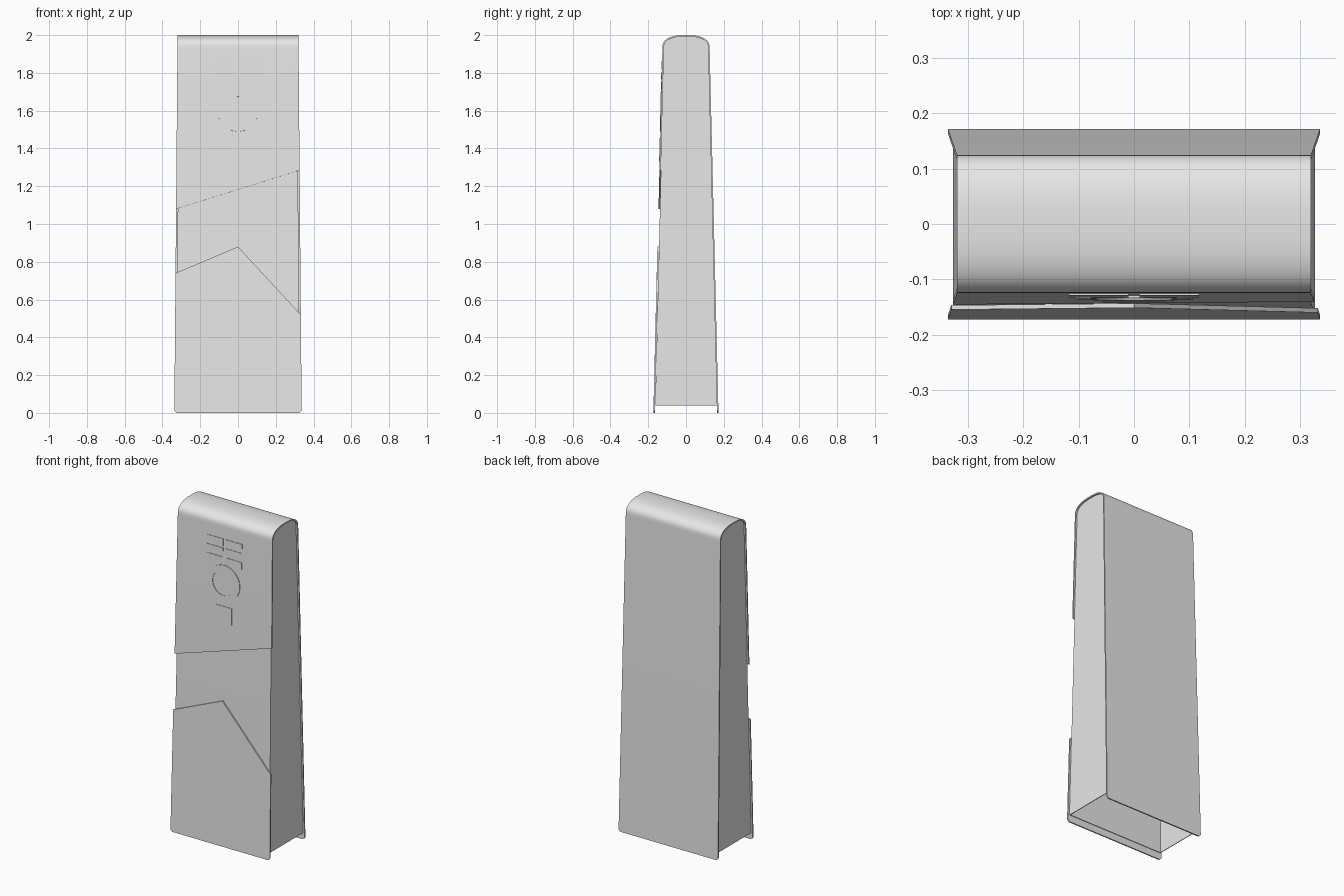
import bpy
import bmesh
from math import cos, sin, pi, radians

cube = bpy.data.objects.get("Cube")
if cube:
    bpy.data.objects.remove(cube, do_unlink=True)

grey = bpy.data.materials.new("light_grey")
grey.use_nodes = True
grey.diffuse_color = (0.8, 0.8, 0.8, 1)
grey.node_tree.nodes["Principled BSDF"].inputs["Base Color"].default_value = (0.8, 0.8, 0.8, 1)

SHOULDER = 1.93   # height where the straight walls meet the rounded top
SKIN = 0.008      # thickness of the outer panels


def half_width(z):
    return 0.337 - 0.0085 * z


def depth(z):
    return 0.172 - 0.047 * z / SHOULDER


def finish(name, bm, thickness):
    """Turn a bmesh surface into an object thickened inwards."""
    mesh = bpy.data.meshes.new(name)
    bm.to_mesh(mesh)
    bm.free()
    mesh.materials.append(grey)
    ob = bpy.data.objects.new(name, mesh)
    bpy.context.collection.objects.link(ob)
    mod = ob.modifiers.new("Thickness", 'SOLIDIFY')
    mod.thickness = thickness
    mod.offset = -1
    bpy.ops.object.select_all(action='DESELECT')
    ob.select_set(True)
    bpy.context.view_layer.objects.active = ob
    bpy.ops.object.modifier_apply(modifier=mod.name)
    bpy.ops.object.shade_smooth_by_angle(angle=radians(30))
    return ob


def arch(inset, steps=24):
    """Rounded top, from the front shoulder to the back one, as (y, z)."""
    a, h, p = depth(SHOULDER) - inset, 2 - SHOULDER - inset, 2 / 2.6
    points = []
    for i in range(steps + 1):
        c, s = cos(pi * i / steps), max(sin(pi * i / steps), 0)
        side = -1 if c > 0 else 1
        points.append((side * a * abs(c) ** p, SHOULDER + h * s ** p))
    return points


def strip(bm, rows):
    """Skin rows of (left point, right point) with quads."""
    pairs = [(bm.verts.new(a), bm.verts.new(b)) for a, b in rows]
    for (a, b), (d, c) in zip(pairs, pairs[1:]):
        bm.faces.new((a, b, c, d))
    return pairs


def row(y, z, inset=0):
    w = half_width(z) - inset
    return (-w, y, z), (w, y, z)


def on_front(x, z, proud=0):
    return x, -depth(z) - proud, z


def front_plate(name, outline, thickness, proud=0):
    bm = bmesh.new()
    bm.faces.new([bm.verts.new(on_front(x, z, proud)) for x, z in outline])
    return finish(name, bm, thickness)


# Inner body: tapered hollow box, open underneath
bm = bmesh.new()
base = 0.04
y = depth(base) - SKIN
profile = [(-y, base)] + arch(SKIN) + [(y, base)]
pairs = strip(bm, [row(y, z, 0.009) for y, z in profile])
bm.faces.new([p[0] for p in pairs])
bm.faces.new([p[1] for p in reversed(pairs)])
finish("inner_body", bm, 0.006)

# Outer shell: slanted upper front panel, rounded top and full back panel
bm = bmesh.new()
cut = (on_front(-half_width(1.08), 1.08), on_front(half_width(1.285), 1.285))
rows = [cut] + [row(y, z) for y, z in arch(0)]
rows += [row(depth(0.012), 0.012), row(depth(0), 0, 0.012)]
strip(bm, rows)
finish("outer_shell", bm, SKIN)

# Lower front panel with a peaked top edge and clipped bottom corners
w = half_width(0)
front_plate("lower_front_panel", [
    (-w + 0.012, 0), (w - 0.012, 0), (w, 0.012),
    (half_width(0.52), 0.52), (0, 0.88), (-half_width(0.74), 0.74), (-w, 0.012),
], SKIN, 0.001)


# Raised controls on the upper front panel
def rect(x0, x1, z0, z1):
    return [(x0, z0), (x1, z0), (x1, z1), (x0, z1)]


for r in range(3):
    top = 1.862 - 0.055 * r
    for side, x in (("right", -0.118), ("left", 0.01)):
        front_plate(f"button_{side}_{r + 1}", rect(x, x + 0.108, top - 0.043, top), 0.005, 0.003)

front_plate("square_plate", rect(-0.055, 0.055, 1.33, 1.455), 0.005, 0.003)

bm = bmesh.new()
rings = []
for i in range(49):
    a = 2 * pi * i / 48
    rings.append([on_front(rad * cos(a), 1.597 + rad * sin(a), 0.003) for rad in (0.077, 0.107)])
strip(bm, rings)
bmesh.ops.remove_doubles(bm, verts=bm.verts, dist=0.0001)
finish("control_ring", bm, 0.005)
